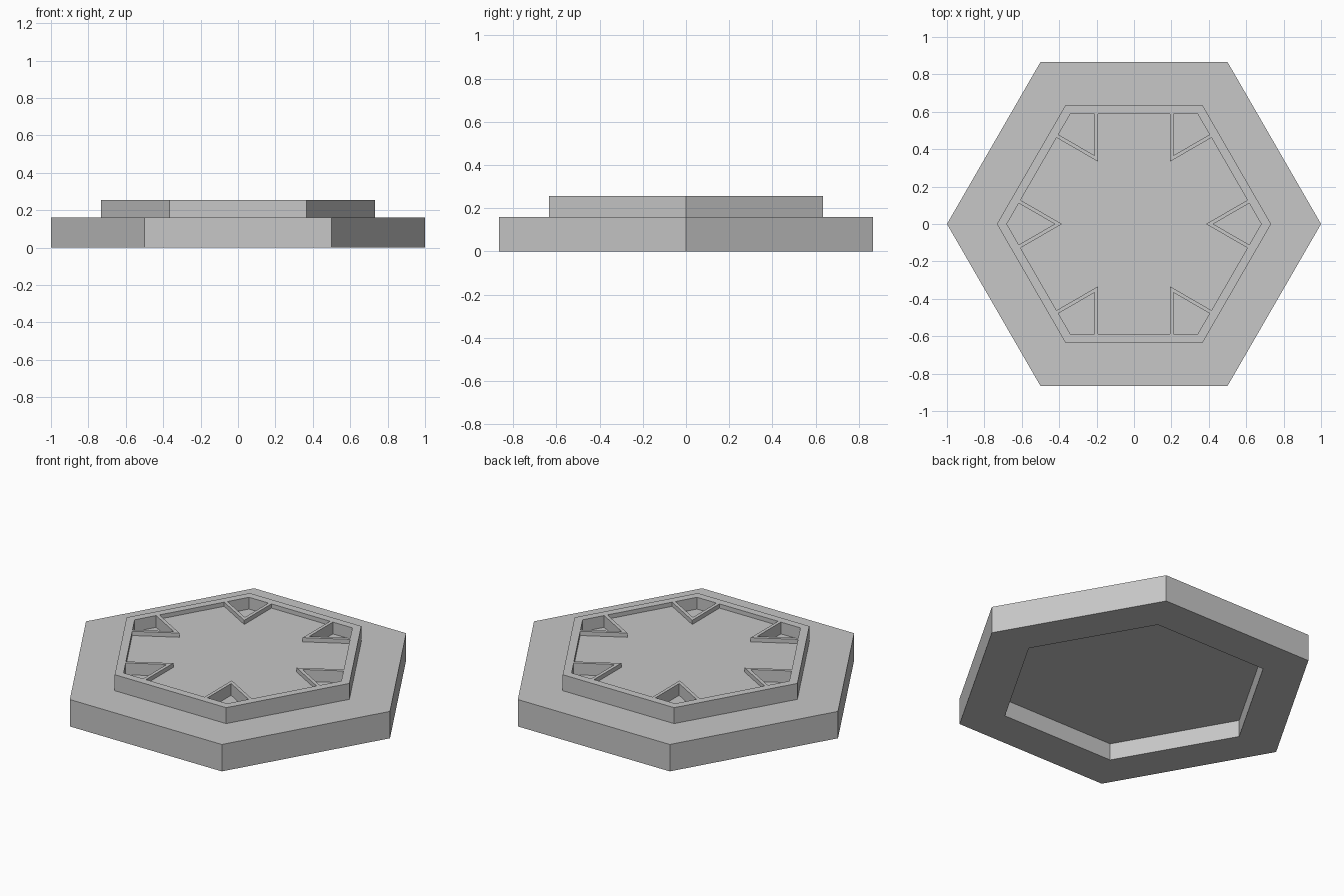
import bpy
import bmesh
from math import cos, sin, radians

if "Cube" in bpy.data.objects:
    bpy.data.objects.remove(bpy.data.objects["Cube"], do_unlink=True)

TOP = 0.255
FLOOR = 0.23         # shallow centre panel
POCKET_FLOOR = 0.185  # deeper corner pockets

grey = bpy.data.materials.new("plain_grey")
grey.use_nodes = True
grey.diffuse_color = (0.57, 0.57, 0.57, 1)
grey.node_tree.nodes["Principled BSDF"].inputs["Base Color"].default_value = grey.diffuse_color


def polar(r, degrees):
    return r * cos(radians(degrees)), r * sin(radians(degrees))


def loft(name, loops):
    """Skin equal-length outlines, given as (points, z), and cap both ends."""
    bm = bmesh.new()
    rings = [[bm.verts.new((x, y, z)) for x, y in pts] for pts, z in loops]
    for a, b in zip(rings, rings[1:]):
        n = len(a)
        for i in range(n):
            j = (i + 1) % n
            bm.faces.new((a[i], a[j], b[j], b[i]))
    bm.faces.new(rings[0][::-1])
    bm.faces.new(rings[-1])
    bmesh.ops.recalc_face_normals(bm, faces=bm.faces)
    mesh = bpy.data.meshes.new(name)
    bm.to_mesh(mesh)
    bm.free()
    mesh.materials.append(grey)
    obj = bpy.data.objects.new(name, mesh)
    bpy.context.collection.objects.link(obj)
    return obj


def hexagon(r):
    return [polar(r, 60 * k) for k in range(6)]


# Stepped hexagonal body with a socket underneath
profile = [(0.74, 0.10), (0.74, 0), (1, 0), (1, 0.16), (0.733, 0.16), (0.733, TOP)]
body = loft("hexagonal_tile", [(hexagon(r), z) for r, z in profile])

# Centre panel outline, notched around each corner pocket
panel = [polar(r, 60 * k + a)
         for k in range(6) for r, a in ((0.62, -11.9), (0.385, 0), (0.62, 11.9))]
cutters = [loft("panel_cutter", [(panel, FLOOR), (panel, TOP + 0.1)])]

# Kite-shaped pocket in each corner
for k in range(6):
    kite = [polar(r, 60 * k + a)
            for r, a in ((0.424, 0), (0.626, -10.2), (0.68, 0), (0.626, 10.2))]
    cutters.append(loft("pocket_cutter", [(kite, POCKET_FLOOR), (kite, TOP + 0.1)]))

# Cut the recesses and bake the result
for cutter in cutters:
    cutter.hide_render = True
    mod = body.modifiers.new("recess", "BOOLEAN")
    mod.operation = "DIFFERENCE"
    mod.solver = "EXACT"
    mod.object = cutter
bpy.context.view_layer.update()
depsgraph = bpy.context.evaluated_depsgraph_get()
cut_mesh = bpy.data.meshes.new_from_object(body.evaluated_get(depsgraph))
body.modifiers.clear()
body.data = cut_mesh
for cutter in cutters:
    bpy.data.objects.remove(cutter, do_unlink=True)
